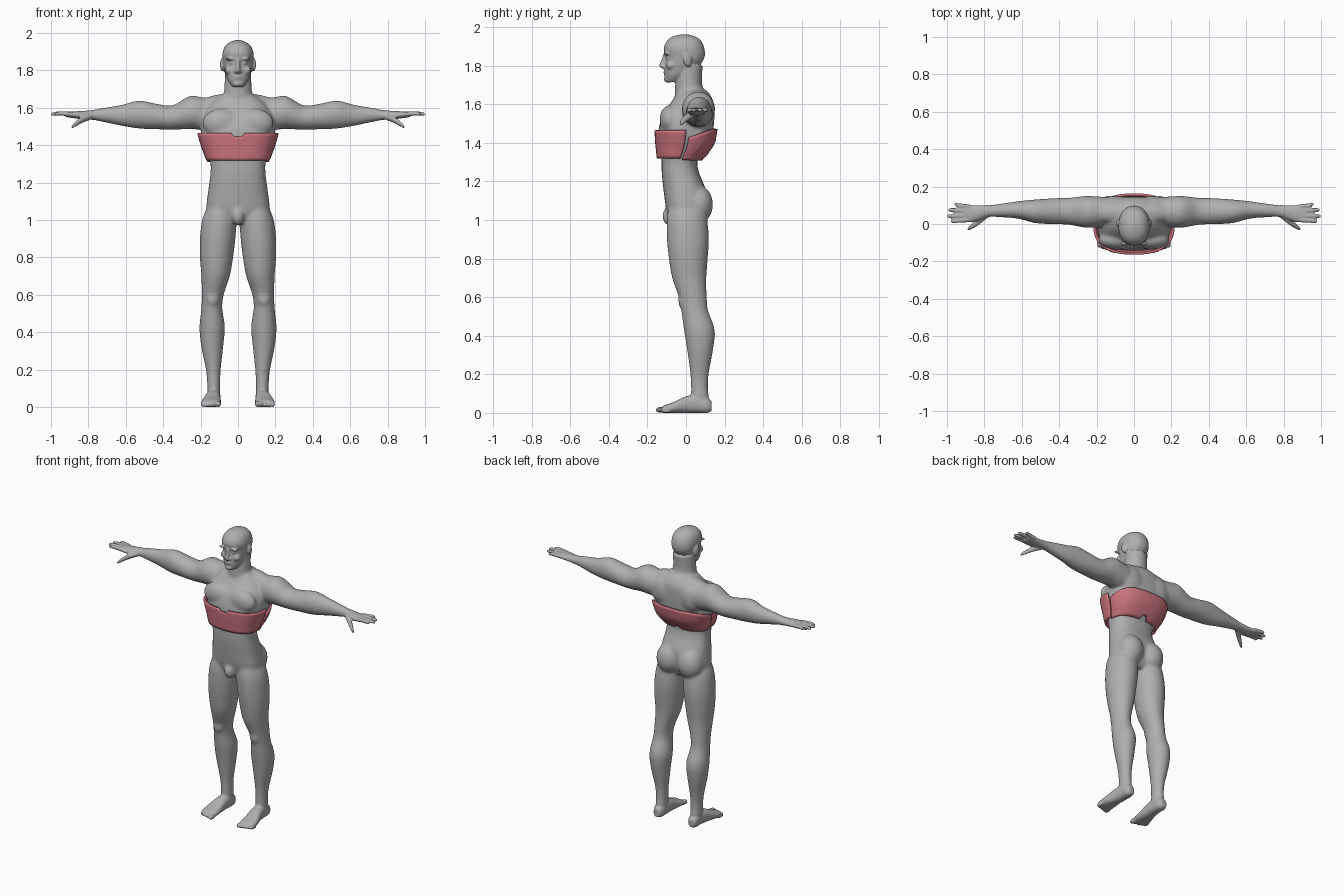
import bpy, bmesh, math
from mathutils import Matrix, Vector, Euler

if "Cube" in bpy.data.objects:
    bpy.data.objects.remove(bpy.data.objects["Cube"])


def material(name, colour):
    mat = bpy.data.materials.new(name)
    mat.use_nodes = True
    mat.diffuse_color = (*colour, 1)
    mat.node_tree.nodes["Principled BSDF"].inputs["Base Color"].default_value = (*colour, 1)
    return mat


def add_object(name, bm, mat):
    mesh = bpy.data.meshes.new(name)
    bm.to_mesh(mesh)
    bm.free()
    mesh.materials.append(mat)
    obj = bpy.data.objects.new(name, mesh)
    bpy.context.scene.collection.objects.link(obj)
    return obj


def refine(rows, steps=6):
    """Smooth curve through the rows of a section table."""
    rows = [Vector(r) for r in rows]
    result = []
    for i in range(len(rows) - 1):
        p, q = rows[i], rows[i + 1]
        before, after = rows[max(i - 1, 0)], rows[min(i + 2, len(rows) - 1)]
        m, n = (q - before) / 2, (after - p) / 2
        for k in range(steps):
            t = k / steps
            h = t * t * (3 - 2 * t)
            result.append(p * (1 - h) + q * h + m * t * (1 - t) ** 2 - n * t * t * (1 - t))
    return result + [rows[-1]]


def outline(angle, power):
    """Point on a unit superellipse."""
    c, s = math.cos(angle), math.sin(angle)
    return (math.copysign(abs(c) ** (2 / power), c), math.copysign(abs(s) ** (2 / power), s))


def loft(bm, axis, rows, power=2, sides=32):
    """Closed tube; each row is position, two centre values, two radii."""
    order = {"x": (0, 1, 2), "y": (1, 0, 2), "z": (2, 0, 1)}[axis]
    rings = []
    for t, a, b, ra, rb in refine(rows):
        ring = []
        for i in range(sides):
            u, v = outline(math.tau * i / sides, power)
            co = Vector()
            for slot, value in zip(order, (t, a + ra * u, b + rb * v)):
                co[slot] = value
            ring.append(bm.verts.new(co))
        rings.append(ring)
    for lower, upper in zip(rings, rings[1:]):
        for i in range(sides):
            j = (i + 1) % sides
            bm.faces.new((lower[i], lower[j], upper[j], upper[i]))
    bm.faces.new(rings[0])
    bm.faces.new(rings[-1])


def blob(bm, centre, radii, turn=(0, 0, 0)):
    matrix = Matrix.LocRotScale(Vector(centre), Euler(turn), Vector(radii))
    bmesh.ops.create_icosphere(bm, subdivisions=4, radius=1, matrix=matrix)


skin = material("skin grey", (0.43, 0.43, 0.43))
pink = material("band pink", (0.61, 0.18, 0.21))

# One side of the body, mirrored afterwards
bm = bmesh.new()

# Arm with shoulder, forearm and palm
loft(bm, "x", [
    (.10, .07, 1.56, .07, .08), (.20, .065, 1.57, .083, .088), (.26, .065, 1.575, .085, .088),
    (.35, .068, 1.548, .072, .066), (.43, .068, 1.553, .07, .068), (.53, .068, 1.564, .063, .075),
    (.62, .075, 1.56, .047, .057), (.72, .072, 1.562, .036, .038), (.79, .068, 1.562, .033, .025),
    (.86, .056, 1.562, .045, .02), (.92, .056, 1.565, .046, .014)])

# Fingers and thumb
for y, tip, spread in ((.093, .96, .012), (.07, .995, .005), (.045, 1, -.003), (.022, .98, -.008)):
    loft(bm, "x", [(.88, y, 1.565, .013, .013), (.94, y + spread / 2, 1.57, .012, .012),
                   (tip - .012, y + spread, 1.568, .01, .01), (tip, y + spread, 1.567, .005, .005)],
         sides=12)
loft(bm, "x", [(.78, .055, 1.555, .02, .016), (.83, .015, 1.538, .02, .018),
               (.87, -.015, 1.512, .014, .014), (.89, -.028, 1.495, .007, .007)], sides=12)

# Leg
loft(bm, "z", [
    (.02, .13, .075, .033, .05), (.12, .13, .07, .035, .045), (.2, .132, .07, .04, .048),
    (.33, .138, .073, .06, .068), (.43, .138, .069, .068, .08), (.53, .14, .045, .056, .07),
    (.6, .135, .035, .059, .073), (.7, .12, .017, .076, .089), (.8, .115, .012, .089, .101),
    (.9, .109, .01, .095, .109), (1, .1, .005, .092, .105), (1.07, .09, 0, .075, .09)])
blob(bm, (.137, -.015, .58), (.035, .025, .045))

# Foot and toes
loft(bm, "y", [
    (.133, .13, .035, .02, .025), (.11, .13, .04, .033, .04), (.06, .13, .047, .037, .047),
    (0, .135, .043, .042, .043), (-.06, .142, .029, .051, .029), (-.11, .144, .02, .053, .02),
    (-.125, .146, .016, .045, .014)], power=2.4)
for i in range(5):
    size = .016 - .0015 * i
    blob(bm, (.104 + .021 * i, -.13 + .007 * i, size), (size * .85, .028, size))

# Muscles: chest, back, shoulder slope, seat
blob(bm, (.09, -.085, 1.52), (.1, .052, .075))
blob(bm, (.145, .05, 1.45), (.045, .05, .1))
blob(bm, (.1, .105, 1.55), (.09, .045, .09))
blob(bm, (.1, .06, 1.63), (.12, .055, .042), (0, .15, 0))
blob(bm, (.08, .06, 1.08), (.083, .08, .1))

# Brow, eye, cheek and ear
blob(bm, (.036, -.099, 1.862), (.034, .015, .008), (0, .1, -.2))
blob(bm, (.034, -.092, 1.84), (.015, .013, .008))
blob(bm, (.045, -.078, 1.80), (.024, .025, .022))
blob(bm, (.012, -.118, 1.793), (.009, .011, .008))
blob(bm, (.084, .008, 1.83), (.011, .023, .036), (.15, 0, .3))

mirrored = bmesh.ops.duplicate(bm, geom=bm.verts[:] + bm.edges[:] + bm.faces[:])["geom"]
for v in mirrored:
    if isinstance(v, bmesh.types.BMVert):
        v.co.x *= -1

# Torso and neck
loft(bm, "z", [
    (.98, 0, 0, .11, .07), (1.05, 0, 0, .166, .1), (1.15, 0, -.006, .16, .11),
    (1.25, 0, -.03, .147, .096), (1.32, 0, -.032, .15, .095), (1.4, 0, -.005, .18, .133),
    (1.47, 0, 0, .198, .142), (1.55, 0, .014, .19, .132), (1.62, 0, .035, .15, .105),
    (1.67, 0, .035, .09, .075)], power=2.5, sides=48)
loft(bm, "z", [(1.58, 0, .035, .1, .09), (1.65, 0, .027, .084, .085),
               (1.7, 0, .014, .073, .07), (1.8, 0, .02, .07, .066)])
blob(bm, (0, -.085, 1.02), (.035, .038, .05))

# Head, nose, mouth and chin
loft(bm, "z", [
    (1.715, 0, -.075, .03, .03), (1.75, 0, -.05, .055, .06), (1.79, 0, -.025, .068, .086),
    (1.84, 0, -.005, .079, .1), (1.89, 0, -.01, .083, .105), (1.93, 0, -.01, .069, .087),
    (1.952, 0, -.01, .042, .055), (1.962, 0, -.01, .012, .015)], power=2.2)
loft(bm, "z", [(1.785, 0, -.112, .011, .012), (1.8, 0, -.122, .013, .018),
               (1.83, 0, -.112, .01, .015), (1.87, 0, -.105, .012, .01)], sides=12)
blob(bm, (0, -.104, 1.768), (.025, .014, .006))
blob(bm, (0, -.102, 1.756), (.021, .014, .006))
blob(bm, (0, -.092, 1.729), (.028, .023, .018))

# Fuse everything into one skin
body = add_object("body", bm, skin)
remesh = body.modifiers.new("fuse", "REMESH")
remesh.mode = "VOXEL"
remesh.voxel_size = .006
relax = body.modifiers.new("relax", "SMOOTH")
relax.iterations = 2
bpy.context.view_layer.update()
fused = bpy.data.meshes.new_from_object(body.evaluated_get(bpy.context.evaluated_depsgraph_get()))
body.modifiers.clear()
body.data = fused

# Blend the large muscles, keep hands, feet and face crisp
bm = bmesh.new()
bm.from_mesh(fused)
broad = [v for v in bm.verts if abs(v.co.x) < .78 and .1 < v.co.z < 1.69]
for _ in range(14):
    bmesh.ops.smooth_vert(bm, verts=broad, factor=.5, use_axis_x=True, use_axis_y=True, use_axis_z=True)
for v in bm.verts:
    v.co.z = max(v.co.z, 0)
for f in bm.faces:
    f.smooth = True
    f.material_index = 0
bm.to_mesh(fused)
bm.free()
if not fused.materials:
    fused.materials.append(skin)

# Chest band: height, centre depth, half width, half depth
BAND = refine([(1.31, -.034, .158, .11), (1.39, -.007, .19, .146), (1.475, 0, .214, .158)], 12)


def band_panel(name, start, end, bottom, top, columns=60, levels=10):
    bm = bmesh.new()
    grid = []
    for i in range(columns + 1):
        u, v = outline(start + (end - start) * i / columns, 2.6)
        low, high = bottom(u, v), top(u, v)
        column = []
        for k in range(levels + 1):
            z = low + (high - low) * k / levels
            row = min(BAND, key=lambda r: abs(r[0] - z))
            column.append(bm.verts.new((row[2] * u, row[1] + row[3] * v, z)))
        grid.append(column)
    for a, b in zip(grid, grid[1:]):
        for k in range(levels):
            bm.faces.new((a[k], b[k], b[k + 1], a[k + 1]))
    panel = add_object(name, bm, pink)
    solid = panel.modifiers.new("thickness", "SOLIDIFY")
    solid.thickness = .012
    solid.offset = 0
    bpy.ops.object.select_all(action="DESELECT")
    panel.select_set(True)
    bpy.context.view_layer.objects.active = panel
    bpy.ops.object.shade_smooth_by_angle()


# Front panel has a notch at the top, back panel one at the bottom and sloped sides
band_panel("front_band", math.pi, math.tau,
           lambda u, v: 1.32,
           lambda u, v: 1.447 if abs(u) < .16 else 1.465)
band_panel("back_band", .05, math.pi - .05,
           lambda u, v: 1.335 if abs(u) < .16 else 1.312,
           lambda u, v: 1.42 + .052 * min(1, max(0, v) * 1.1))
